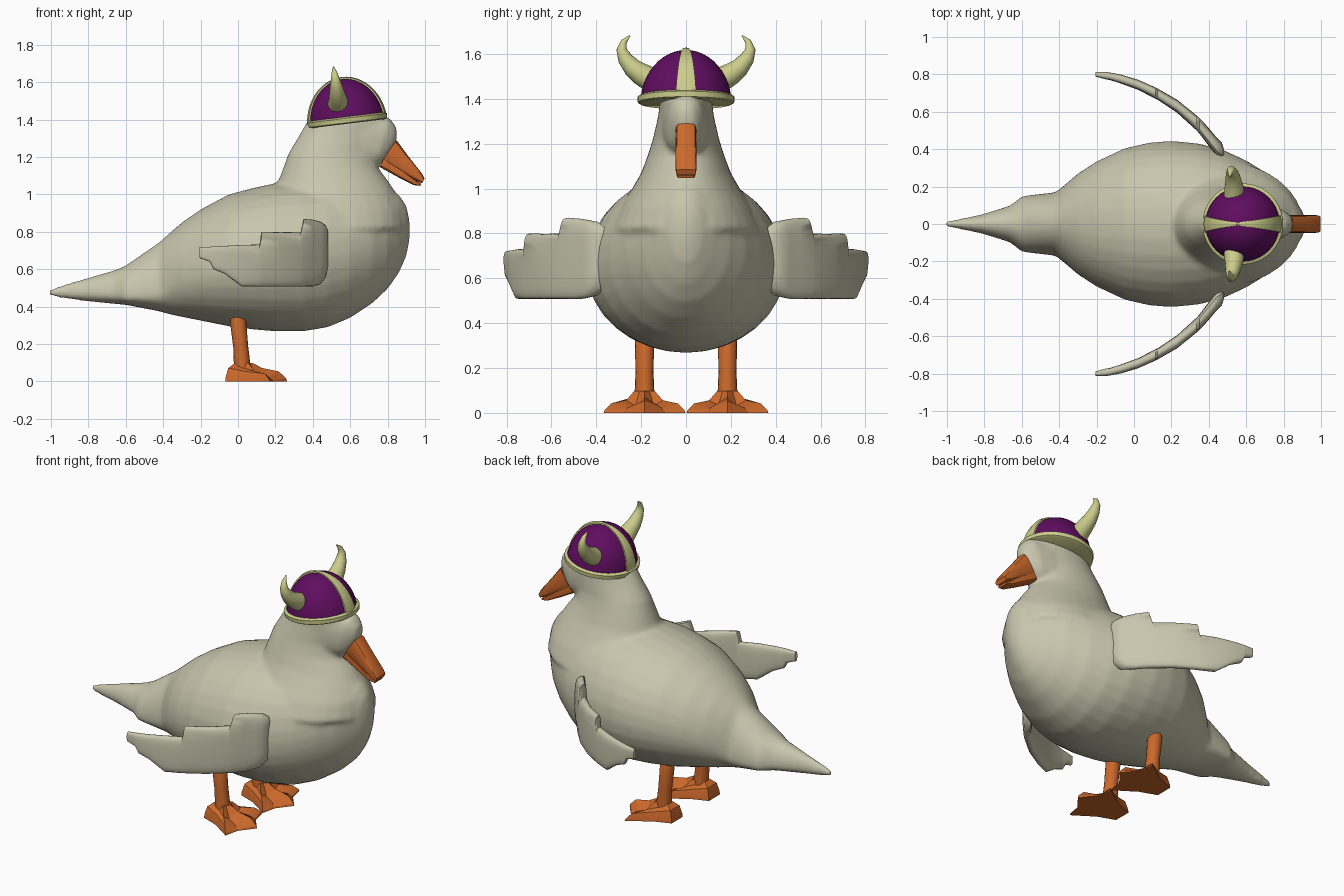
import bpy, bmesh, math
from mathutils import Matrix, Vector

if "Cube" in bpy.data.objects:
    bpy.data.objects.remove(bpy.data.objects["Cube"])


def material(name, rgb):
    m = bpy.data.materials.new(name)
    m.diffuse_color = (*rgb, 1)
    m.use_nodes = True
    m.node_tree.nodes["Principled BSDF"].inputs["Base Color"].default_value = m.diffuse_color
    return m


FEATHER = material("feather_grey", (0.58, 0.565, 0.42))
ORANGE = material("orange", (0.60, 0.14, 0.025))
PURPLE = material("purple", (0.115, 0.004, 0.115))
HORN = material("horn_yellow", (0.60, 0.60, 0.26))


def finish(name, bm, mat, angle=40):
    bmesh.ops.recalc_face_normals(bm, faces=bm.faces)
    me = bpy.data.meshes.new(name)
    bm.to_mesh(me)
    bm.free()
    ob = bpy.data.objects.new(name, me)
    bpy.context.collection.objects.link(ob)
    me.materials.append(mat)
    shade(ob, angle)
    return ob


def shade(ob, angle):
    bpy.ops.object.select_all(action='DESELECT')
    ob.select_set(True)
    bpy.context.view_layer.objects.active = ob
    bpy.ops.object.shade_smooth_by_angle(angle=math.radians(angle))


def loft(rings):
    """Skin a list of equal-length point rings and cap both ends."""
    bm = bmesh.new()
    vs = [[bm.verts.new(p) for p in r] for r in rings]
    n = len(vs[0])
    for a, b in zip(vs, vs[1:]):
        for i in range(n):
            j = (i + 1) % n
            bm.faces.new((a[i], a[j], b[j], b[i]))
    bm.faces.new(vs[0])
    bm.faces.new(vs[-1])
    return bm


def ring(p, q, w, f=0.5, e=1.0, y=0.0, n=32):
    """Oval between p and q in the xz plane, half width w, widest at fraction f."""
    p, q = Vector((p[0], y, p[1])), Vector((q[0], y, q[1]))
    pts = []
    for k in range(n):
        t = 2 * math.pi * k / n
        c, s = math.cos(t), math.sin(t)
        c = math.copysign(abs(c) ** e, c)
        s = math.copysign(abs(s) ** e, s)
        u = f + s * ((1 - f) if s > 0 else f)
        pts.append(p.lerp(q, u) + Vector((0, w * c, 0)))
    return pts


def mirrored(ob, name):
    c = ob.copy()
    c.data = ob.data.copy()
    c.data.transform(Matrix.Scale(-1, 4, (0, 1, 0)))
    c.data.flip_normals()
    c.name = name
    bpy.context.collection.objects.link(c)


# Body and tail: x, bottom, top, half width, fraction of height where widest
STATIONS = [(-1.01, .455, .495, .012, .5), (-.82, .43, .55, .05, .35),
            (-.66, .415, .595, .10, .25), (-.60, .41, .62, .15, .18),
            (-.42, .375, .745, .17, .25), (-.37, .36, .79, .21, .4),
            (-.30, .345, .85, .27, .45), (-.20, .325, .92, .335, .47),
            (-.05, .295, 1.0, .405, .48), (.08, .278, 1.035, .435, .48),
            (.2, .268, 1.06, .445, .48), (.35, .268, 1.07, .43, .48),
            (.48, .29, 1.07, .395, .48), (.6, .34, 1.06, .34, .48),
            (.72, .42, 1.05, .265, .5), (.80, .495, 1.03, .195, .5),
            (.86, .58, 1.0, .125, .55), (.90, .67, .94, .07, .55),
            (.918, .76, .86, .02, .5)]
body = finish("body", loft([ring((x, b), (x, t), w, f) for x, b, t, w, f in STATIONS]), FEATHER)

# Neck and head core: height, back, front, half width
NECK = [(.82, .14, .905, .34), (.92, .17, .89, .29), (1.0, .19, .85, .24),
        (1.07, .215, .805, .20), (1.15, .245, .745, .17), (1.22, .27, .735, .148),
        (1.32, .33, .775, .125), (1.40, .375, .80, .115), (1.45, .42, .75, .09)]
neck = finish("neck", loft([ring((b, z), (f, z), w, .42) for z, b, f, w in NECK]), FEATHER)

# Face in front of the neck, ending on the slanted root of the bill
FACE = [((.52, 1.17), (.55, 1.45), .11), ((.66, 1.145), (.70, 1.44), .105),
        ((.74, 1.15), (.81, 1.41), .085), ((.77, 1.165), (.848, 1.36), .06),
        ((.775, 1.175), (.85, 1.29), .046)]
face = finish("face", loft([ring(p, q, w, .4, .8) for p, q, w in FACE]), FEATHER)

# Blend the three volumes into one skin
bpy.ops.object.select_all(action='DESELECT')
for ob in (neck, face, body):
    ob.select_set(True)
bpy.context.view_layer.objects.active = body
bpy.ops.object.join()
remesh = body.modifiers.new("blend", 'REMESH')
remesh.mode = 'VOXEL'
remesh.voxel_size = 0.014
smooth = body.modifiers.new("soften", 'SMOOTH')
smooth.factor = 0.5
smooth.iterations = 8
for m in ("blend", "soften"):
    bpy.ops.object.modifier_apply(modifier=m)
shade(body, 50)

# Bill
UPPER = [((.765, 1.175), (.848, 1.29), .047), ((.87, 1.12), (.91, 1.205), .047),
         ((.965, 1.068), (.985, 1.11), .047), ((.985, 1.06), (.997, 1.085), .044)]
LOWER = [((.755, 1.148), (.785, 1.195), .045), ((.86, 1.09), (.885, 1.13), .045),
         ((.94, 1.05), (.955, 1.072), .042), ((.975, 1.046), (.98, 1.058), .038)]
for name, rows in (("upper_bill", UPPER), ("lower_bill", LOWER)):
    finish(name, loft([ring(p, q, w, .5, .45, n=16) for p, q, w in rows]), ORANGE, 30)

# Wings: x, y, bottom, top, half thickness
WING = [(.482, .375, .62, .80, .02), (.47, .39, .56, .835, .045), (.44, .415, .52, .855, .05),
        (.40, .465, .508, .865, .048), (.35, .525, .507, .87, .042), (.335, .54, .507, .80, .04),
        (.23, .63, .507, .798, .035), (.125, .695, .507, .80, .03), (.115, .70, .507, .732, .03),
        (.02, .745, .508, .73, .027), (-.07, .775, .575, .725, .024), (-.13, .79, .60, .722, .02),
        (-.15, .793, .64, .72, .02), (-.205, .80, .66, .718, .012)]
wing = finish("left_wing", loft([ring((x, b), (x, t), w, .5, .6, y, 24)
                                 for x, y, b, t, w in WING]), FEATHER, 45)
mirrored(wing, "right_wing")


def tube(path, n=16):
    """Round tube through (point, radius) pairs."""
    rings = []
    for i, (p, r) in enumerate(path):
        a = Vector(path[max(i - 1, 0)][0])
        b = Vector(path[min(i + 1, len(path) - 1)][0])
        d = (b - a).normalized()
        s = d.cross(Vector((1, 0, 0))).normalized()
        o = d.cross(s)
        rings.append([Vector(p) + r * (math.cos(t) * s + math.sin(t) * o)
                      for t in (2 * math.pi * k / n for k in range(n))])
    return loft(rings)


# Legs
leg = finish("left_leg", tube([((-.005, .185, .345), .036), ((0, .185, .325), .043),
                               ((.015, .185, .18), .04), ((.025, .185, .05), .046)]), ORANGE)
mirrored(leg, "right_leg")

# Webbed feet: x, y offset, height of the upper edge
FOOT = [(-.068, -.055, .06), (.04, -.095, .045), (.17, -.182, .035), (.19, -.09, .02),
        (.262, 0, .045), (.19, .09, .02), (.17, .182, .035), (.04, .095, .045), (-.068, .055, .06)]


def foot_ring(scale, lift, top=None):
    return [(.02 + (x - .02) * scale, .185 + y * scale, top if top else h * lift) for x, y, h in FOOT]


foot = finish("left_foot", loft([foot_ring(1, 0), foot_ring(.98, .35), foot_ring(.82, 1.2),
                                 foot_ring(.45, 1.6), foot_ring(.25, 1, .098)]), ORANGE, 25)
mirrored(foot, "right_foot")

# Helmet, tipped slightly back
TILT = Matrix.Translation((.585, 0, 1.378)) @ Matrix.Rotation(math.radians(-7), 4, 'Y')
R, H = .203, .24

bm = bmesh.new()
bmesh.ops.create_uvsphere(bm, u_segments=40, v_segments=24, radius=1)
bmesh.ops.bisect_plane(bm, geom=bm.verts[:] + bm.edges[:] + bm.faces[:],
                       plane_co=(0, 0, .05), plane_no=(0, 0, -1), clear_outer=True)
bmesh.ops.transform(bm, matrix=TILT @ Matrix.Diagonal((R, R, H, 1)), verts=bm.verts)
finish("helmet_dome", bm, PURPLE)

bm = loft([[(r * math.cos(t), r * math.sin(t), z) for t in (2 * math.pi * k / 40 for k in range(40))]
           for r, z in ((.205, 0), (.215, .006), (.217, .03), (.205, .038))])
bmesh.ops.transform(bm, matrix=TILT, verts=bm.verts)
finish("helmet_brim", bm, HORN)

# Tapering bands from brim to crown, front and back
for name, side in (("front_band", 1), ("back_band", -1)):
    rows = []
    for k in range(13):
        a = math.radians(6 + 84 * k / 12)
        w = .045 - .037 * (k / 12) ** 1.3
        row = []
        for g, y in ((-.004, -w), (.008, -w), (.012, 0), (.008, w), (-.004, w)):
            bulge = math.sqrt(1 - (y / R) ** 2)
            row.append((side * (R + g) * math.cos(a) * bulge, y, (H + g) * math.sin(a) * bulge))
        rows.append(row)
    bm = loft(rows)
    bmesh.ops.transform(bm, matrix=TILT, verts=bm.verts)
    finish(name, bm, HORN)

# Horns
horn = finish("left_horn", tube([((.535, .155, 1.485), .055), ((.535, .20, 1.51), .05),
                                 ((.53, .24, 1.54), .042), ((.525, .272, 1.58), .033),
                                 ((.52, .287, 1.62), .023), ((.515, .277, 1.655), .014),
                                 ((.51, .25, 1.682), .003)]), HORN, 60)
mirrored(horn, "right_horn")
